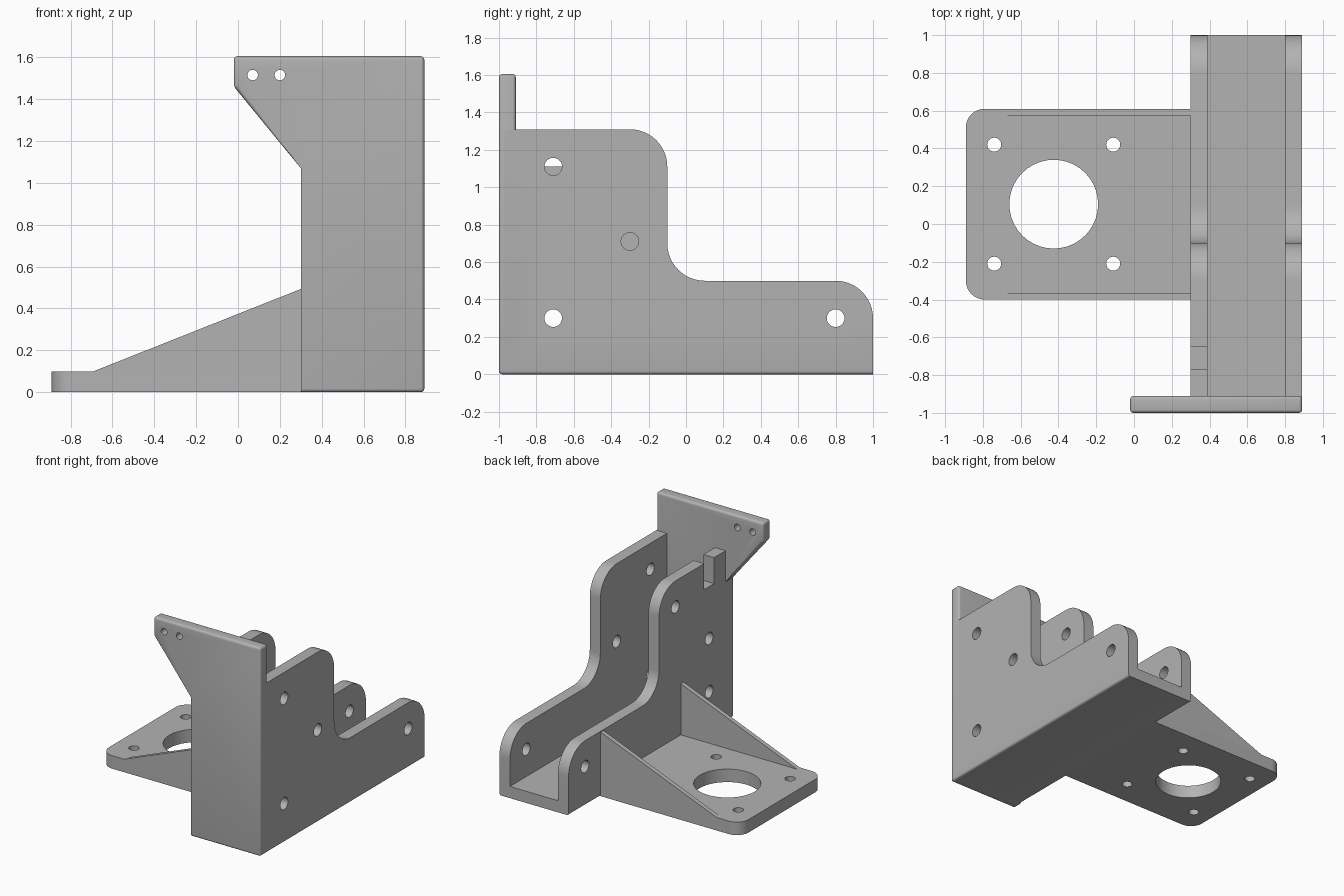
import bpy, bmesh
from math import sin, cos, radians
from mathutils import Vector

cube = bpy.data.objects.get("Cube")
if cube:
    bpy.data.objects.remove(cube, do_unlink=True)

grey = bpy.data.materials.new("grey metal")
grey.use_nodes = True
COLOUR = (0.45, 0.45, 0.45, 1)
grey.diffuse_color = COLOUR
grey.node_tree.nodes["Principled BSDF"].inputs["Base Color"].default_value = COLOUR


def arc(u, v, r, start, end, steps=12):
    """Points on an arc, angles in degrees."""
    angles = [radians(start + (end - start) * i / steps) for i in range(steps + 1)]
    return [(u + r * cos(a), v + r * sin(a)) for a in angles]


def circle(u, v, r):
    return arc(u, v, r, 0, 360, 40)[:-1]


def prism(name, profile, axis, lo, hi, bevel_rule=None, radius=0.017):
    """Extrude a profile along an axis, rounding the edges chosen by the rule."""
    place = {"x": lambda u, v: (lo, u, v),
             "y": lambda u, v: (u, lo, v),
             "z": lambda u, v: (u, v, lo)}[axis]
    bm = bmesh.new()
    face = bm.faces.new([bm.verts.new(place(u, v)) for u, v in profile])
    shift = Vector([hi - lo if a == axis else 0 for a in "xyz"])
    top = bmesh.ops.extrude_face_region(bm, geom=[face])["geom"]
    bmesh.ops.translate(bm, vec=shift, verts=[g for g in top if isinstance(g, bmesh.types.BMVert)])
    bmesh.ops.recalc_face_normals(bm, faces=bm.faces)
    if bevel_rule:
        edges = [e for e in bm.edges if bevel_rule(e.verts[0].co, e.verts[1].co)]
        bmesh.ops.bevel(bm, geom=edges, offset=radius, segments=4, profile=0.5, affect="EDGES")
        bmesh.ops.recalc_face_normals(bm, faces=bm.faces)
    mesh = bpy.data.meshes.new(name)
    bm.to_mesh(mesh)
    bm.free()
    mesh.materials.append(grey)
    obj = bpy.data.objects.new(name, mesh)
    bpy.context.collection.objects.link(obj)
    return obj


def activate(obj):
    bpy.ops.object.select_all(action="DESELECT")
    obj.select_set(True)
    bpy.context.view_layer.objects.active = obj


def cut(obj, profile, axis, lo, hi):
    """Cut an extruded profile out of a part."""
    cutter = prism("cutter", profile, axis, lo, hi)
    cutter.hide_render = True
    mod = obj.modifiers.new("cut", "BOOLEAN")
    mod.operation, mod.solver, mod.object = "DIFFERENCE", "EXACT", cutter
    activate(obj)
    bpy.ops.object.modifier_apply(modifier=mod.name)
    bpy.data.objects.remove(cutter, do_unlink=True)


def box(u0, u1, v0, v1):
    return [(u0, v0), (u1, v0), (u1, v1), (u0, v1)]


INNER, OUTER, WALL = 0.30, 0.89, 0.09

# U-shaped channel with stepped side walls
side = [(-0.97, 0), (1, 0)]
side += arc(0.8, 0.3, 0.2, 0, 90)
side += arc(0.1, 0.7, 0.2, 270, 180)
side += arc(-0.3, 1.11, 0.2, 0, 90)
side += [(-0.97, 1.31)]
channel = prism("channel", side, "x", INNER, OUTER,
                lambda a, b: a.z < 0.001 and b.z < 0.001 and abs(a.y - b.y) > 1)
cut(channel, box(INNER + WALL, OUTER - WALL, WALL, 2), "y", -2, 2)

# Slot in the wall above the mount, and bolt holes in each wall
cut(channel, box(-0.77, -0.65, 1.11, 1.5), "x", 0.2, 0.5)
for y, z in [(-0.71, 0.3), (0.8, 0.3), (-0.71, 0.71), (-0.3, 1.11)]:
    cut(channel, circle(y, z, 0.047), "x", 0.2, 0.5)
for y, z in [(-0.71, 0.3), (0.8, 0.3), (-0.71, 1.11), (-0.3, 0.71)]:
    cut(channel, circle(y, z, 0.047), "x", 0.7, 1)

# Front plate with rounded edges and a corner tab
tab = [(INNER, 0), (OUTER, 0), (OUTER, 1.605), (-0.02, 1.605), (-0.02, 1.46), (INNER, 1.07)]
front_plate = prism("front_plate", tab, "y", -1, -0.91,
                    lambda a, b: not (abs(a.x - INNER) < 0.001 and abs(b.x - INNER) < 0.001))
for x in (0.07, 0.2):
    cut(front_plate, circle(x, 1.515, 0.025), "y", -1.2, -0.7)

# Mounting base with one large opening and four bolt holes
Y0, Y1 = -0.40, 0.61
outline = [(0.33, Y0), (0.33, Y1)]
outline += arc(-0.79, Y1 - 0.1, 0.1, 90, 180) + arc(-0.79, Y0 + 0.1, 0.1, 180, 270)
mount_base = prism("mount_base", outline, "z", 0, 0.1)
cut(mount_base, circle(-0.425, 0.105, 0.235), "z", -0.2, 0.3)
for x in (-0.74, -0.11):
    for y in (-0.21, 0.42):
        cut(mount_base, circle(x, y, 0.037), "z", -0.2, 0.3)

# Triangular ribs along both sides of the mounting base
rib = [(-0.69, 0.1), (0.31, 0.09), (0.31, 0.497)]
ribs = [prism("front_rib", rib, "y", Y0, Y0 + 0.035),
        prism("back_rib", rib, "y", Y1 - 0.035, Y1)]

# Smooth the rounded surfaces, keeping edges sharp
for obj in [channel, front_plate, mount_base] + ribs:
    activate(obj)
    bpy.ops.object.shade_smooth_by_angle(angle=radians(30))
